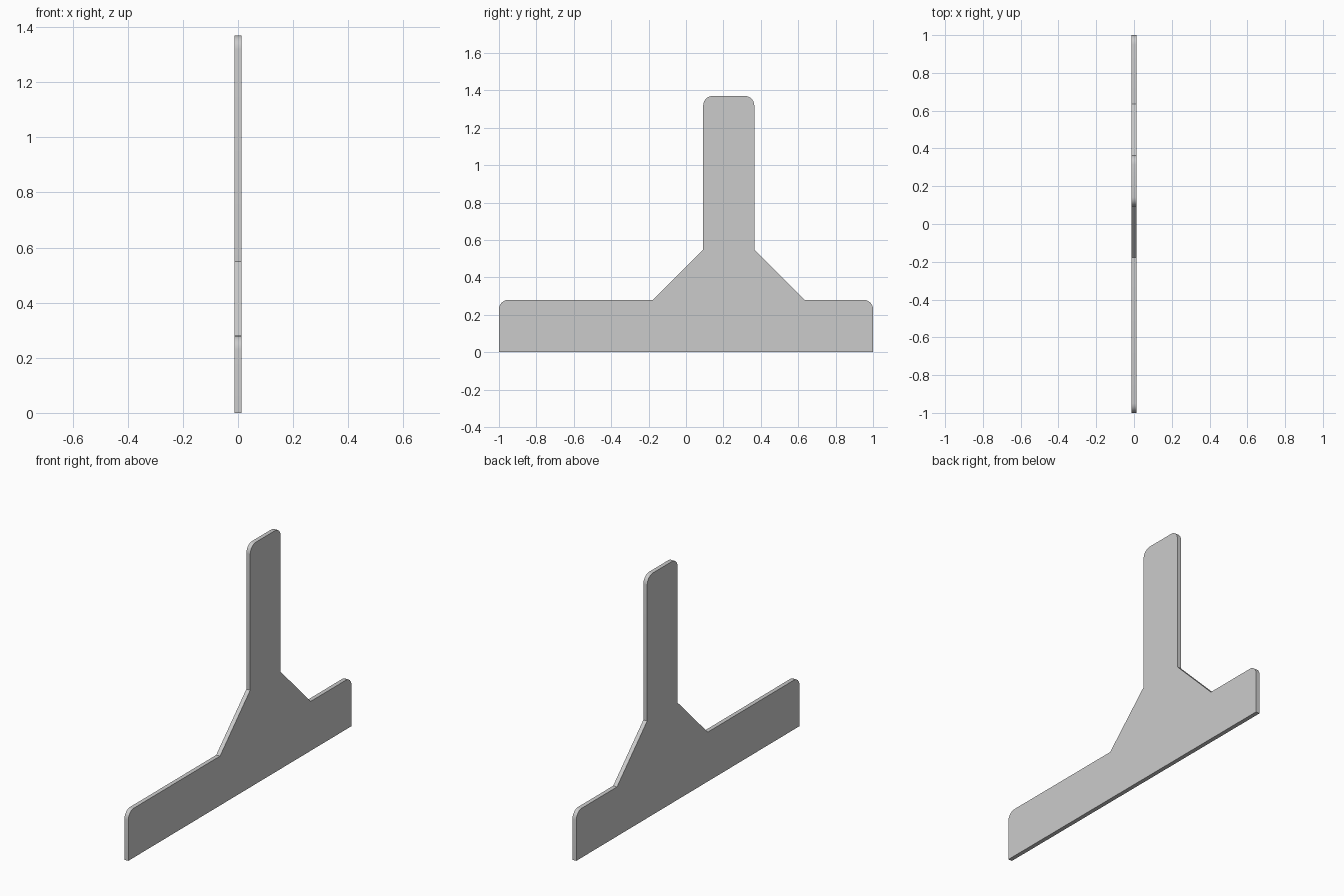
import bpy, bmesh, math

cube = bpy.data.objects.get("Cube")
if cube:
    bpy.data.objects.remove(cube, do_unlink=True)

THICKNESS = 0.024
RADIUS = 0.05
ARC_STEPS = 6

# Plain grey
grey = bpy.data.materials.new("plain_grey")
grey.use_nodes = True
colour = (0.6, 0.6, 0.6, 1)
grey.diffuse_color = colour
grey.node_tree.nodes["Principled BSDF"].inputs["Base Color"].default_value = colour


def rounded(y, z, side):
    """Quarter arc at an upper corner; side is +1 or -1 along y."""
    arc = []
    for i in range(ARC_STEPS + 1):
        a = math.pi / 2 * i / ARC_STEPS
        arc.append((y + side * RADIUS * (math.cos(a) - 1),
                    z + RADIUS * (math.sin(a) - 1)))
    return arc if side > 0 else arc[::-1]


# Outline of the plate: base bar, sloped gussets and upright stem
outline = [(-1, 0), (1, 0)]
outline += rounded(1, 0.28, 1)
outline += [(0.635, 0.28), (0.365, 0.55)]
outline += rounded(0.365, 1.37, 1)
outline += rounded(0.092, 1.37, -1)
outline += [(0.092, 0.55), (-0.178, 0.28)]
outline += rounded(-1, 0.28, -1)

# Extrude the outline into a thin plate
bm = bmesh.new()
face = bm.faces.new([bm.verts.new((-THICKNESS / 2, y, z)) for y, z in outline])
grown = bmesh.ops.extrude_face_region(bm, geom=[face])["geom"]
bmesh.ops.translate(bm, vec=(THICKNESS, 0, 0),
                    verts=[v for v in grown if isinstance(v, bmesh.types.BMVert)])
bmesh.ops.recalc_face_normals(bm, faces=bm.faces)
mesh = bpy.data.meshes.new("tee_plate")
bm.to_mesh(mesh)
bm.free()

plate = bpy.data.objects.new("tee_plate", mesh)
bpy.context.collection.objects.link(plate)
mesh.materials.append(grey)
bpy.context.view_layer.objects.active = plate
plate.select_set(True)
bpy.ops.object.shade_smooth_by_angle(angle=math.radians(30))
